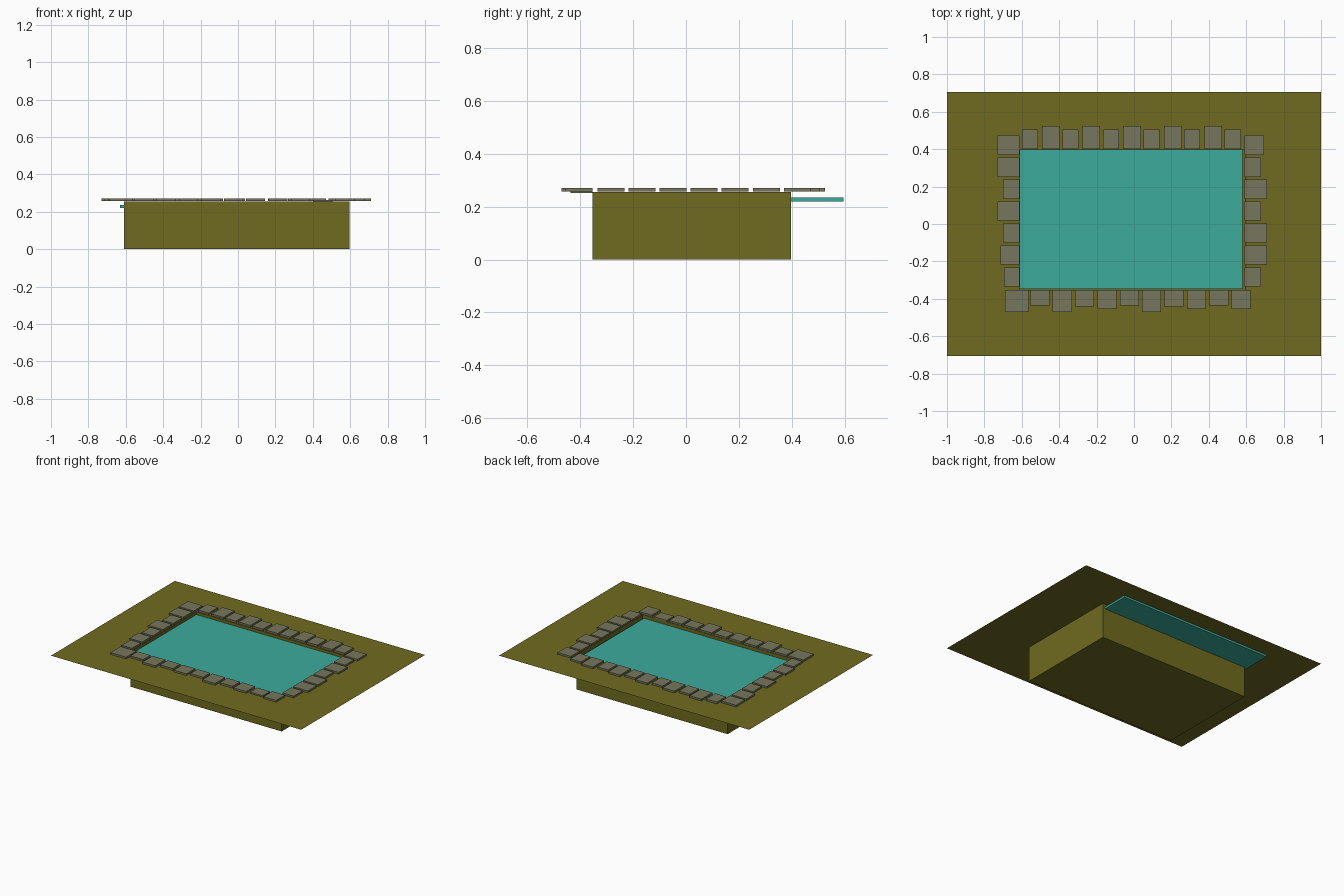
import bpy, bmesh

if "Cube" in bpy.data.objects:
    bpy.data.objects.remove(bpy.data.objects["Cube"])

TOP = 0.255  # ground level


def material(name, color):
    m = bpy.data.materials.new(name)
    m.diffuse_color = (*color, 1)
    m.use_nodes = True
    m.node_tree.nodes["Principled BSDF"].inputs["Base Color"].default_value = m.diffuse_color
    return m


earth = material("earth", (0.16, 0.147, 0.014))
water_mat = material("water", (0.045, 0.41, 0.33))
stone_mat = material("stone", (0.18, 0.18, 0.11))


def finish(name, bm, mat):
    me = bpy.data.meshes.new(name)
    bm.to_mesh(me)
    bm.free()
    me.materials.append(mat)
    ob = bpy.data.objects.new(name, me)
    bpy.context.collection.objects.link(ob)
    return ob


def box(name, x0, x1, y0, y1, z0, z1, mat):
    bm = bmesh.new()
    bmesh.ops.create_cube(bm, size=1)
    for v in bm.verts:
        v.co = ((x0 + x1) / 2 + v.co.x * (x1 - x0),
                (y0 + y1) / 2 + v.co.y * (y1 - y0),
                (z0 + z1) / 2 + v.co.z * (z1 - z0))
    return finish(name, bm, mat)


# Ground sheet with a sunken rectangular basin
PX0, PX1, PY0, PY1 = -0.61, 0.597, -0.354, 0.396


def ring(bm, x0, x1, y0, y1, z):
    return [bm.verts.new(p) for p in
            ((x0, y0, z), (x1, y0, z), (x1, y1, z), (x0, y1, z))]


bm = bmesh.new()
outer = ring(bm, -1, 1, -0.707, 0.707, TOP)
rim = ring(bm, PX0, PX1, PY0, PY1, TOP)
floor = ring(bm, PX0, PX1, PY0, PY1, 0)
for a, b in ((outer, rim), (rim, floor)):
    for i in range(4):
        j = (i + 1) % 4
        bm.faces.new((a[i], a[j], b[j], b[i]))
bm.faces.new(floor)
finish("ground_with_basin", bm, earth)

# Water slab, running on under the ground at the back
box("water", -0.63, 0.58, -0.348, 0.595, 0.22, 0.235, water_mat)


# Stones around the rim
def stone(name, x0, x1, y0, y1, drop=0.0):
    box(name, x0, x1, y0, y1, TOP + 0.002 - drop, TOP + 0.015 - drop, stone_mat)


# Back row alternates small and large stones
for i in range(11):
    x = -0.60 + 0.1085 * i
    big = i % 2
    stone(f"back_stone_{i}", x, x + (0.094 if big else 0.086),
          0.40, 0.525 if big else 0.505)

# Front row, with larger corner stone at the left
depths = [0.47, 0.437, 0.47, 0.44, 0.455, 0.436, 0.47, 0.44, 0.455, 0.437, 0.455]
for i, d in enumerate(depths):
    x = -0.69 if i == 0 else -0.554 + 0.1195 * (i - 1)
    stone(f"front_stone_{i}", x, x + (0.125 if i == 0 else 0.102),
          -d, -0.354, 0.006 if i == 9 else 0)

# Left and right columns
lefts = [0.695, 0.715, 0.70, 0.73, 0.70, 0.73, 0.73]
rights = [0.68, 0.71, 0.71, 0.68, 0.71, 0.68, 0.695]
for i in range(7):
    y = -0.335 + 0.1175 * i
    stone(f"left_stone_{i}", -lefts[i], -0.613, y, y + 0.102)
    stone(f"right_stone_{i}", 0.59, rights[i], y, y + 0.102)
